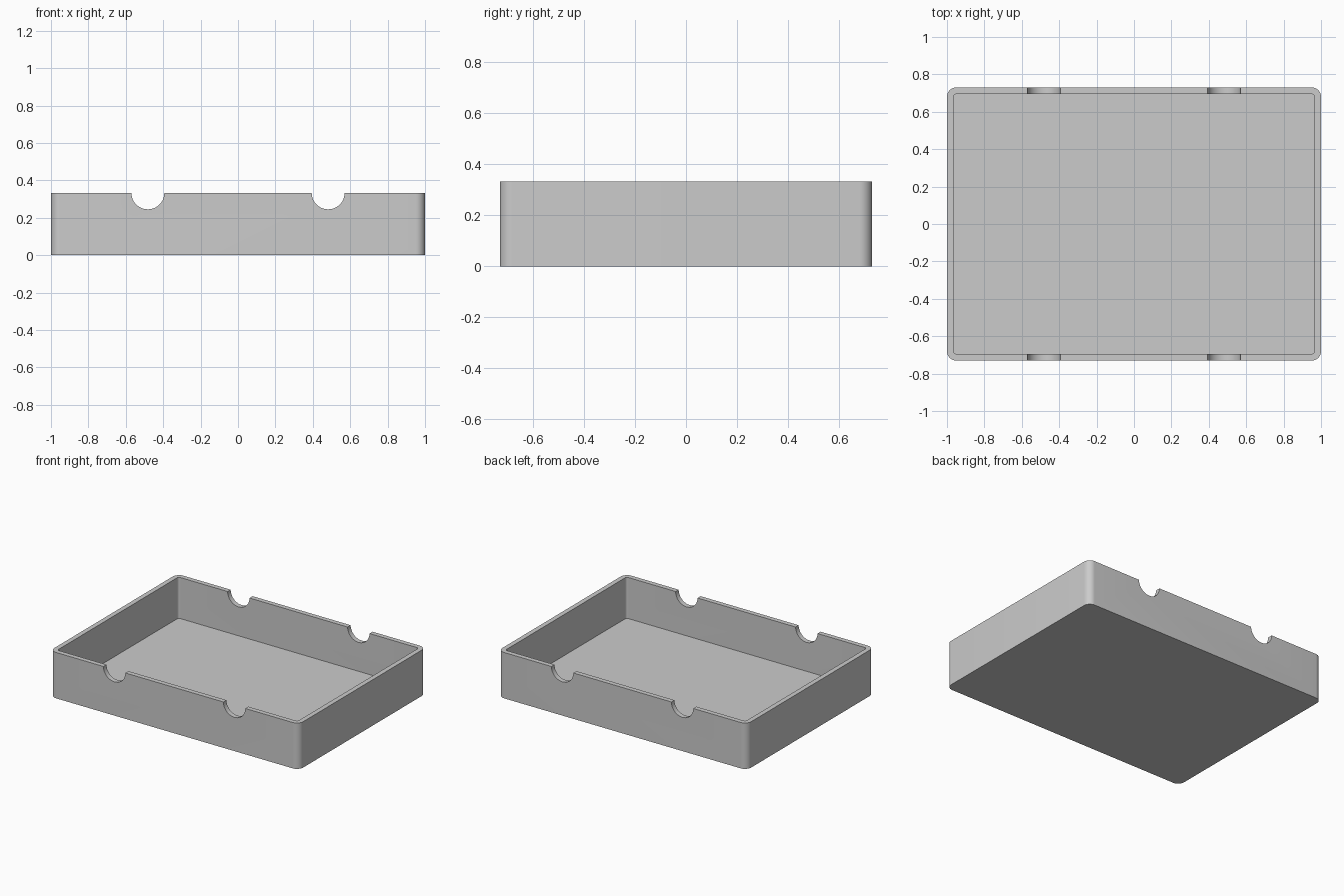
import bpy
import bmesh
from math import radians, pi
from mathutils import Matrix

HALF_X, HALF_Y, HEIGHT = 1.0, 0.73, 0.333
WALL, FLOOR = 0.035, 0.035
NOTCH_X, NOTCH_R = 0.482, 0.088

default = bpy.data.objects.get("Cube")
if default:
    bpy.data.objects.remove(default, do_unlink=True)

grey = bpy.data.materials.new("light grey")
grey.use_nodes = True
colour = (0.6, 0.6, 0.6, 1.0)
grey.diffuse_color = colour
grey.node_tree.nodes["Principled BSDF"].inputs["Base Color"].default_value = colour


def add_object(name, bm):
    mesh = bpy.data.meshes.new(name)
    bm.to_mesh(mesh)
    bm.free()
    mesh.materials.append(grey)
    obj = bpy.data.objects.new(name, mesh)
    bpy.context.collection.objects.link(obj)
    return obj


def rounded_box(name, half_x, half_y, bottom, top, radius):
    """Box with only its upright edges rounded."""
    bm = bmesh.new()
    bmesh.ops.create_cube(bm, size=1)
    bmesh.ops.scale(bm, vec=(2 * half_x, 2 * half_y, top - bottom), verts=bm.verts)
    bmesh.ops.translate(bm, vec=(0, 0, (top + bottom) / 2), verts=bm.verts)
    upright = [e for e in bm.edges
               if abs(e.verts[0].co.z - e.verts[1].co.z) > 0.01]
    bmesh.ops.bevel(bm, geom=upright, offset=radius, offset_type='OFFSET',
                    segments=10, profile=0.5, affect='EDGES')
    return add_object(name, bm)


def cut(target, cutter):
    mod = target.modifiers.new("cut", 'BOOLEAN')
    mod.operation = 'DIFFERENCE'
    mod.solver = 'EXACT'
    mod.object = cutter
    bpy.context.view_layer.objects.active = target
    bpy.ops.object.modifier_apply(modifier=mod.name)
    bpy.data.objects.remove(cutter, do_unlink=True)


# Tray body, hollowed to leave thin walls and a floor
tray = rounded_box("tray", HALF_X, HALF_Y, 0, HEIGHT, 0.05)
cut(tray, rounded_box("hollow", HALF_X - WALL, HALF_Y - WALL,
                      FLOOR, HEIGHT + 0.2, 0.016))

# Half-round notches through the front and back walls
for side in (-1, 1):
    bm = bmesh.new()
    bmesh.ops.create_cone(bm, cap_ends=True, segments=48, radius1=NOTCH_R,
                          radius2=NOTCH_R, depth=2 * HALF_Y + 0.2,
                          matrix=Matrix.Translation((side * NOTCH_X, 0, HEIGHT))
                          @ Matrix.Rotation(pi / 2, 4, 'X'))
    cut(tray, add_object("notch", bm))

# Smooth rounded corners and notches, crisp rims
bpy.ops.object.select_all(action='DESELECT')
tray.select_set(True)
bpy.context.view_layer.objects.active = tray
bpy.ops.object.shade_smooth_by_angle(angle=radians(30))
